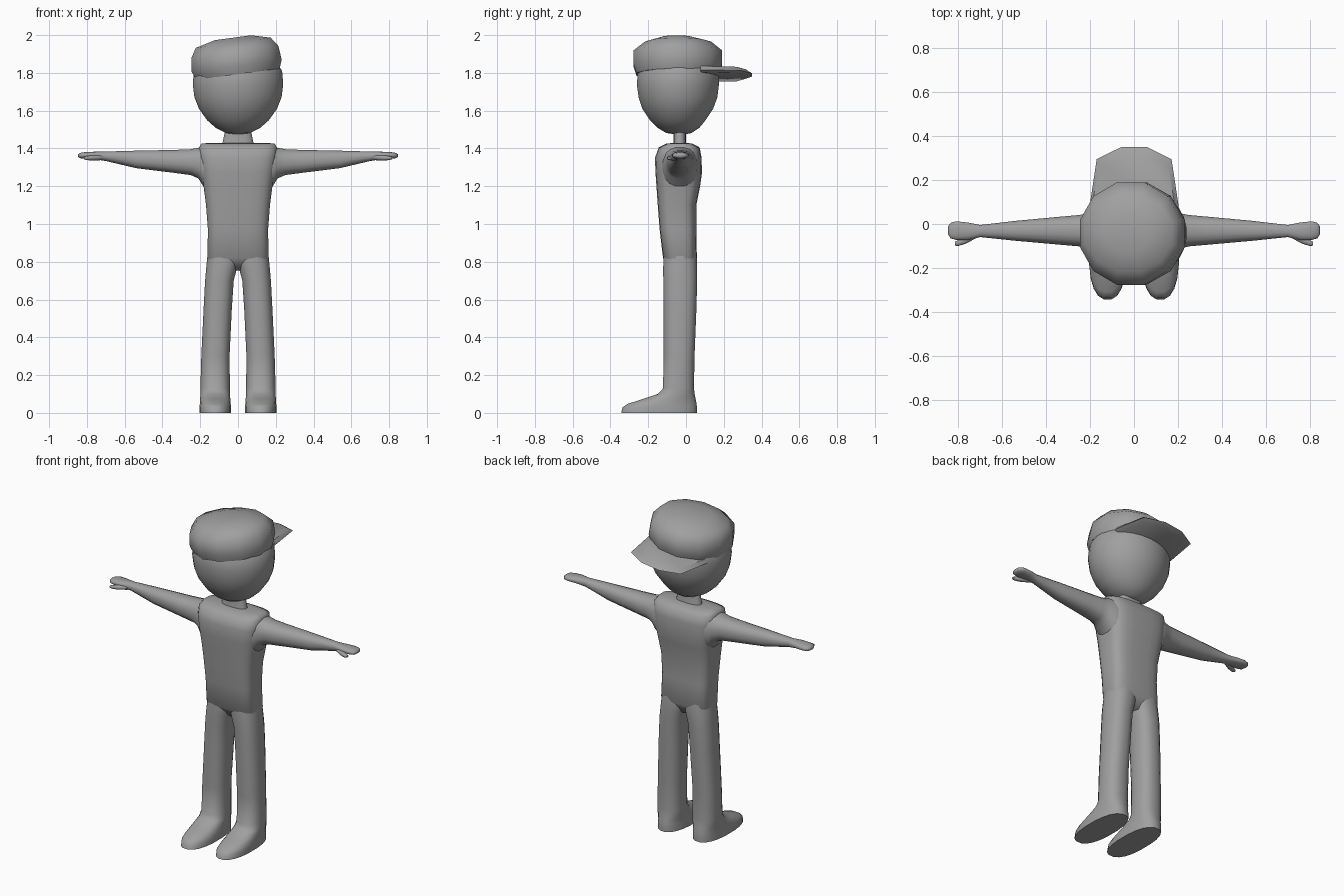
import bpy, bmesh, math
from mathutils import Matrix, Vector

if "Cube" in bpy.data.objects:
    bpy.data.objects.remove(bpy.data.objects["Cube"], do_unlink=True)

grey = bpy.data.materials.new("plain grey")
grey.use_nodes = True
grey.diffuse_color = (0.35, 0.35, 0.35, 1)
grey.node_tree.nodes["Principled BSDF"].inputs["Base Color"].default_value = (0.35, 0.35, 0.35, 1)


def finish(bm, name, angle, mirror=False, matrix=None):
    """Turn a bmesh into a smooth-shaded object, optionally mirrored over x."""
    if matrix:
        bm.transform(matrix)
    bmesh.ops.recalc_face_normals(bm, faces=bm.faces)
    mesh = bpy.data.meshes.new(name)
    bm.to_mesh(mesh)
    bm.free()
    mesh.materials.append(grey)
    obj = bpy.data.objects.new(name, mesh)
    bpy.context.collection.objects.link(obj)
    bpy.ops.object.select_all(action="DESELECT")
    obj.select_set(True)
    bpy.context.view_layer.objects.active = obj
    bpy.ops.object.shade_smooth_by_angle(angle=math.radians(angle))
    if mirror:
        obj.modifiers.new("mirror", "MIRROR")
    return obj


def loft(name, rings, axis="z", sides=20, power=2.0, angle=60, mirror=False, matrix=None):
    """Skin rounded-box rings given as (position, u0, u1, v0, v1)."""
    bm = bmesh.new()
    loops = []
    for pos, u0, u1, v0, v1 in rings:
        loop = []
        for i in range(sides):
            a = 2 * math.pi * (i + 0.5) / sides
            c, s = math.cos(a), math.sin(a)
            u = (u0 + u1) / 2 + (u1 - u0) / 2 * math.copysign(abs(c) ** (2 / power), c)
            v = (v0 + v1) / 2 + (v1 - v0) / 2 * math.copysign(abs(s) ** (2 / power), s)
            loop.append(bm.verts.new((u, v, pos) if axis == "z" else (pos, u, v)))
        loops.append(loop)
    for low, high in zip(loops, loops[1:]):
        for i in range(sides):
            j = (i + 1) % sides
            bm.faces.new((low[i], low[j], high[j], high[i]))
    bm.faces.new(loops[0])
    bm.faces.new(loops[-1])
    return finish(bm, name, angle, mirror, matrix)


# Torso: flat-fronted, broad shoulders, narrow waist
loft("torso", [
    (0.755, -0.13, 0.13, -0.075, 0.02),
    (0.82, -0.163, 0.163, -0.122, 0.058),
    (0.97, -0.160, 0.160, -0.140, 0.055),
    (1.10, -0.170, 0.170, -0.150, 0.055),
    (1.20, -0.183, 0.183, -0.157, 0.075),
    (1.27, -0.195, 0.195, -0.162, 0.085),
    (1.35, -0.205, 0.205, -0.165, 0.083),
    (1.405, -0.207, 0.207, -0.145, 0.073),
    (1.425, -0.195, 0.195, -0.105, 0.035),
    (1.43, -0.150, 0.150, -0.065, 0.0),
], sides=24, power=3.6, angle=70)

# Neck: wide but thin
loft("neck", [
    (1.40, -0.09, 0.09, -0.075, 0.01),
    (1.43, -0.083, 0.083, -0.066, 0.0),
    (1.52, -0.065, 0.065, -0.066, 0.0),
], sides=14, power=2.5)

# Head: egg shape with a narrow chin
loft("head", [
    (1.475, -0.03, 0.03, -0.06, 0.0),
    (1.482, -0.065, 0.065, -0.105, 0.030),
    (1.51, -0.120, 0.120, -0.152, 0.072),
    (1.55, -0.165, 0.165, -0.192, 0.105),
    (1.61, -0.208, 0.208, -0.232, 0.145),
    (1.67, -0.232, 0.232, -0.252, 0.167),
    (1.74, -0.241, 0.241, -0.262, 0.176),
    (1.81, -0.235, 0.235, -0.255, 0.175),
    (1.88, -0.190, 0.190, -0.210, 0.130),
], sides=28, angle=80)

# Legs with feet: one skin from sole to hip
loft("leg_and_foot", [
    (0.0, 0.035, 0.205, -0.345, 0.060),
    (0.03, 0.035, 0.205, -0.338, 0.060),
    (0.048, 0.038, 0.203, -0.310, 0.058),
    (0.075, 0.040, 0.201, -0.225, 0.052),
    (0.10, 0.041, 0.200, -0.150, 0.047),
    (0.13, 0.042, 0.200, -0.122, 0.043),
    (0.30, 0.044, 0.195, -0.120, 0.046),
    (0.55, 0.032, 0.183, -0.120, 0.056),
    (0.70, 0.022, 0.175, -0.121, 0.060),
    (0.76, 0.006, 0.170, -0.122, 0.060),
    (0.82, -0.01, 0.164, -0.120, 0.058),
    (0.95, 0.0, 0.150, -0.110, 0.040),
], sides=20, power=2.4, mirror=True)

# Arms: taper from shoulder to wrist, then a flat mitten hand
loft("arm_and_hand", [
    (0.14, -0.130, 0.065, 1.17, 1.425),
    (0.185, -0.125, 0.060, 1.20, 1.418),
    (0.21, -0.113, 0.050, 1.24, 1.405),
    (0.25, -0.103, 0.042, 1.258, 1.397),
    (0.34, -0.095, 0.034, 1.27, 1.393),
    (0.54, -0.077, 0.015, 1.295, 1.389),
    (0.70, -0.060, -0.004, 1.333, 1.384),
    (0.76, -0.074, 0.008, 1.343, 1.383),
    (0.81, -0.073, 0.013, 1.345, 1.381),
    (0.835, -0.066, 0.006, 1.348, 1.377),
    (0.846, -0.048, -0.010, 1.355, 1.370),
], axis="x", sides=16, power=2.3, mirror=True)

loft("thumb", [
    (0.72, -0.066, -0.030, 1.338, 1.368),
    (0.765, -0.090, -0.055, 1.336, 1.364),
    (0.80, -0.101, -0.072, 1.338, 1.360),
    (0.815, -0.099, -0.080, 1.342, 1.356),
], axis="x", sides=10, mirror=True)

# Cap: tilted sideways and worn with the visor at the back
tilt = Matrix.Translation((0.0, -0.042, 1.793)) @ Matrix.Rotation(math.radians(-7.7), 4, "Y")
loft("cap", [
    (0.0, -0.230, 0.230, -0.228, 0.225),
    (0.045, -0.250, 0.248, -0.243, 0.240),
    (0.12, -0.240, 0.240, -0.243, 0.240),
    (0.168, -0.210, 0.205, -0.180, 0.180),
    (0.195, -0.10, 0.10, -0.095, 0.080),
], sides=12, angle=50, matrix=tilt)

# Visor: thin plate, pinched at its rim
bm = bmesh.new()
outline = [(-0.205, 0.12), (-0.172, 0.337), (-0.06, 0.392),
           (0.06, 0.392), (0.172, 0.337), (0.205, 0.12)]
rim = [bm.verts.new((x, y, -0.004)) for x, y in outline]
for z in (0.018, -0.016):
    face = [bm.verts.new((x * 0.93, 0.12 + (y - 0.12) * 0.88, z)) for x, y in outline]
    bm.faces.new(face)
    for i in range(6):
        j = (i + 1) % 6
        bm.faces.new((rim[i], rim[j], face[j], face[i]))
finish(bm, "cap_visor", 50, matrix=tilt)
